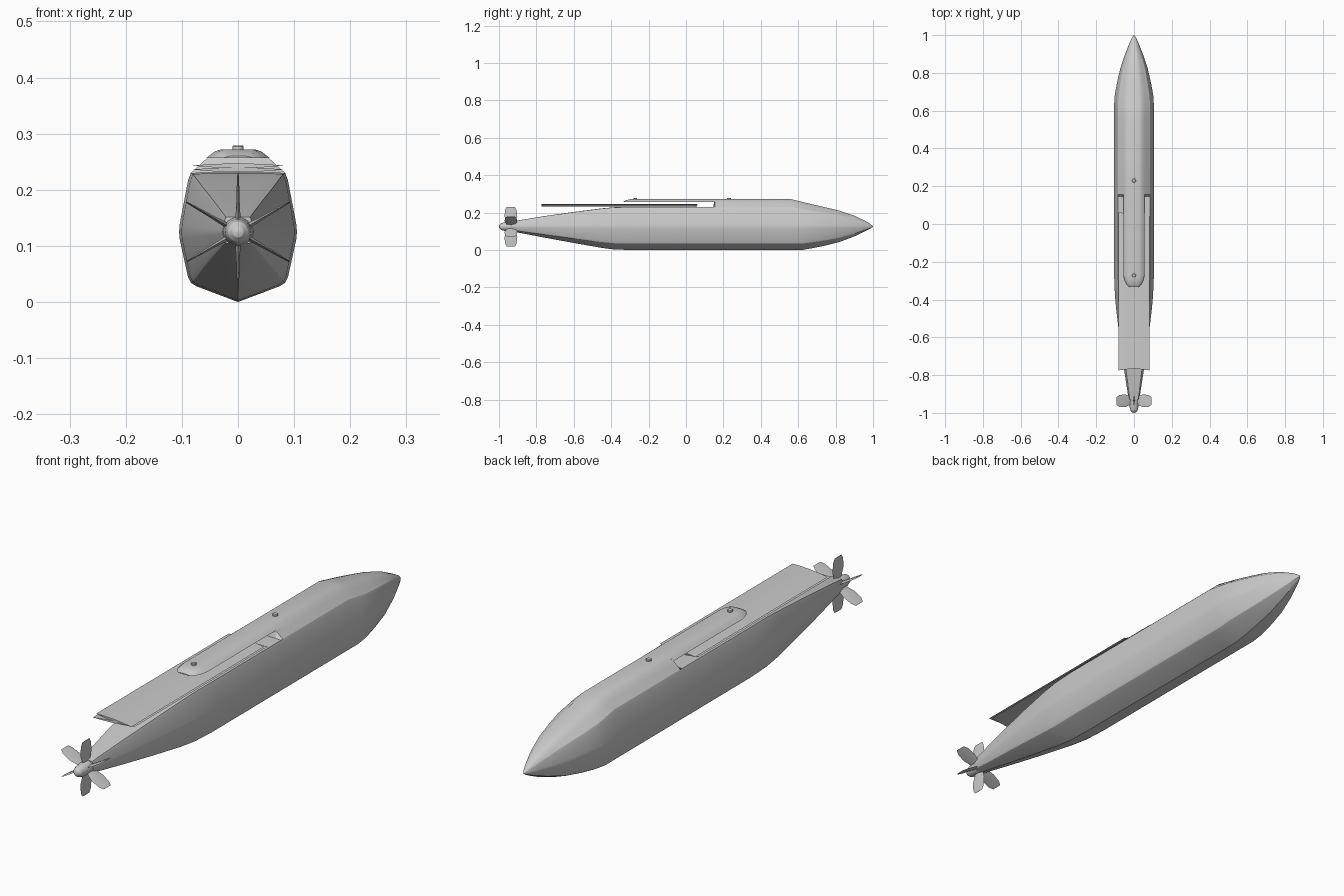
import bpy, bmesh, math
from mathutils import Matrix, Vector

if "Cube" in bpy.data.objects:
    bpy.data.objects.remove(bpy.data.objects["Cube"])

AXIS = 0.125  # height of the body axis


def make(name, verts, faces, smooth=True):
    mesh = bpy.data.meshes.new(name)
    mesh.from_pydata(verts, [], faces)
    bm = bmesh.new()
    bm.from_mesh(mesh)
    bmesh.ops.remove_doubles(bm, verts=bm.verts, dist=1e-5)
    bmesh.ops.recalc_face_normals(bm, faces=bm.faces)
    bm.to_mesh(mesh)
    bm.free()
    ob = bpy.data.objects.new(name, mesh)
    bpy.context.collection.objects.link(ob)
    if smooth:
        bpy.ops.object.select_all(action='DESELECT')
        ob.select_set(True)
        bpy.context.view_layer.objects.active = ob
        bpy.ops.object.shade_smooth_by_angle(angle=math.radians(25))
    return ob


def loft(name, rings):
    n = len(rings[0])
    verts = [v for r in rings for v in r]
    faces = [(i * n + j, i * n + (j + 1) % n, (i + 1) * n + (j + 1) % n, (i + 1) * n + j)
             for i in range(len(rings) - 1) for j in range(n)]
    faces += [tuple(range(n)), tuple(range(len(verts) - n, len(verts)))]
    return make(name, verts, faces)


# Half cross-sections (x, z), keel to crown
LOWER = [(0, 0), (0.074, 0.028), (0.084, 0.034), (0.089, 0.044), (0.104, 0.112),
         (0.105, 0.125), (0.104, 0.138), (0.089, 0.217), (0.084, 0.230)]
FULL = LOWER + [(0.060, 0.252), (0.042, 0.268), (0.030, 0.272), (0, 0.272)]
DECK = LOWER + [(0.060, 0.231), (0.042, 0.231), (0.030, 0.231), (0, 0.231)]


def ring(y, half, sx=1, top=1, bottom=1):
    pts = [(x * sx, y, AXIS + (z - AXIS) * (top if z > AXIS else bottom)) for x, z in half]
    return pts + [(-x, yy, z) for x, yy, z in pts[-2:0:-1]]


# Main hull: tapered stern, flat wing deck, raised forebody, pointed nose
stern = [(-0.93, .26, .25, .21), (-0.90, .31, .31, .25), (-0.75, .53, .54, .48),
         (-0.60, .73, .74, .70), (-0.45, .90, .92, .91), (-0.38, .96, .98, .98),
         (-0.28, 1, 1, 1), (0.145, 1, 1, 1)]
bow = [(0.155, 1, 1, 1), (0.56, 1, 1, 1), (0.62, 1, .90, 1), (0.67, .99, .82, .93),
       (0.74, .87, .71, .82), (0.82, .70, .58, .66), (0.90, .45, .40, .42),
       (0.96, .22, .20, .19), (0.985, .11, .10, .09), (1.0, .01, .01, .01)]
loft("hull", [ring(y, DECK, *s) for y, *s in stern] + [ring(y, FULL, *s) for y, *s in bow])

# Tail hub, a turned profile
SEG = 24
hub = [(-1.0, .002), (-0.997, .010), (-0.988, .018), (-0.97, .023), (-0.93, .026), (-0.88, .027)]
loft("tail_hub", [[(r * math.cos(a), y, AXIS + r * math.sin(a))
                   for a in (2 * math.pi * k / SEG for k in range(SEG))] for y, r in hub])

# Six tail fins, thick at the root and thin at the tip
fin_rows = [(.015, -0.955, -0.912, .005), (.035, -0.962, -0.908, .004),
            (.055, -0.970, -0.902, .003), (.090, -0.968, -0.906, .002),
            (.106, -0.958, -0.915, .001)]
for k in range(6):
    rot = Matrix.Rotation(k * math.pi / 3, 3, 'Y')
    rows = []
    for r, y0, y1, t in fin_rows:
        section = [(0, y0), (t, (y0 + y1) / 2), (0, y1), (-t, (y0 + y1) / 2)]
        rows.append([rot @ Vector((x, y, r)) + Vector((0, 0, AXIS)) for x, y in section])
    loft(f"tail_fin_{k + 1}", rows)


# Two folded wings stacked on the deck, lens-shaped in section
def wing(name, z, y0, y1, side):
    prof = [(-.083, 0), (-.045, .003), (0, .004), (.045, .003), (.083, 0),
            (.045, -.003), (0, -.004), (-.045, -.003)]
    rows = [[(x, y + side * x * 0.12, z + h) for x, h in prof] for y in (y0, y1)]
    loft(name, rows)


wing("lower_wing", 0.236, -0.765, 0.052, 1)
wing("upper_wing", 0.243, -0.765, 0.052, -1)

# Cover plate reaching back over the wings
cover = [(0.16, 1, .272), (-0.27, 1, .272), (-0.30, .87, .2715), (-0.32, .68, .266), (-0.333, .45, .260)]
loft("wing_cover", [[(x * s, y, z) for x, z in
                     [(-.056, .257), (.056, .257), (.042, top - .004 if top > .268 else top - .001),
                      (.030, top), (-.030, top),
                      (-.042, top - .004 if top > .268 else top - .001)]] for y, s, top in cover])

# Suspension lugs on the crown
for name, y in (("rear_lug", -0.272), ("front_lug", 0.23)):
    loft(name, [[(r * math.cos(2 * math.pi * k / 16), y + r * math.sin(2 * math.pi * k / 16), z)
                 for k in range(16)] for r, z in ((.010, .265), (.010, .277), (.008, .279))])
